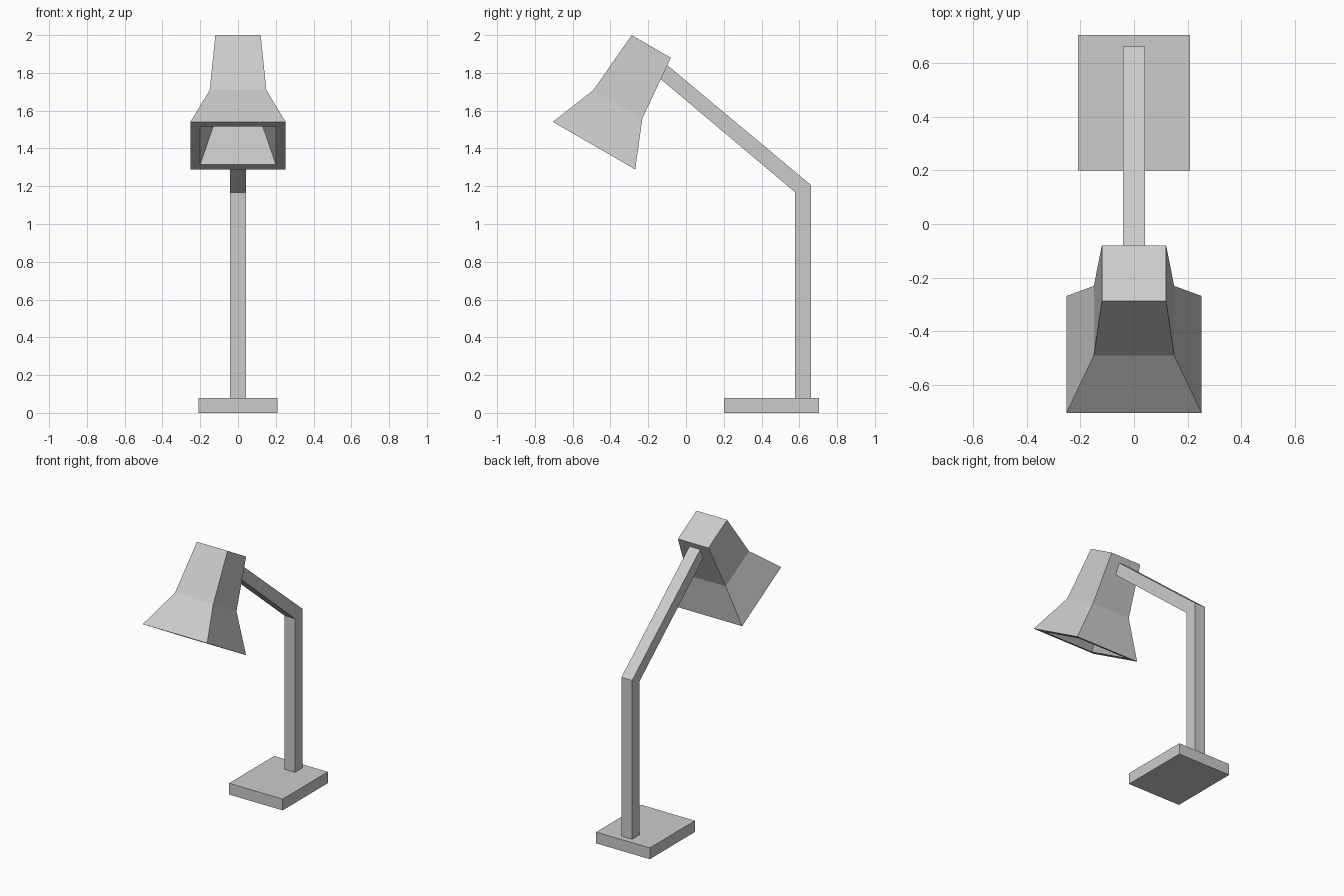
import bpy
import bmesh
from math import radians
from mathutils import Matrix, Vector

cube = bpy.data.objects.get("Cube")
if cube:
    bpy.data.objects.remove(cube, do_unlink=True)

# One plain grey for the whole lamp
grey = bpy.data.materials.new("light grey")
grey.use_nodes = True
colour = (0.6, 0.6, 0.6, 1)
grey.diffuse_color = colour
grey.node_tree.nodes["Principled BSDF"].inputs["Base Color"].default_value = colour


def finish(name, bm):
    bmesh.ops.recalc_face_normals(bm, faces=bm.faces)
    mesh = bpy.data.meshes.new(name)
    bm.to_mesh(mesh)
    bm.free()
    mesh.materials.append(grey)
    obj = bpy.data.objects.new(name, mesh)
    bpy.context.collection.objects.link(obj)
    return obj


def extrude_side(name, profile, half_width):
    """Extrude a (y, z) outline symmetrically across x."""
    bm = bmesh.new()
    face = bm.faces.new([bm.verts.new((-half_width, y, z)) for y, z in profile])
    out = bmesh.ops.extrude_face_region(bm, geom=[face])
    moved = [v for v in out["geom"] if isinstance(v, bmesh.types.BMVert)]
    bmesh.ops.translate(bm, verts=moved, vec=(2 * half_width, 0, 0))
    return finish(name, bm)


def square_loft(name, sections):
    """Bridge square sections given as (height, half width), capped at both ends."""
    bm = bmesh.new()
    corners = [(-1, -1), (1, -1), (1, 1), (-1, 1)]
    rings = [[bm.verts.new((x * h, y * h, z)) for x, y in corners]
             for z, h in sections]
    for low, high in zip(rings, rings[1:]):
        for i in range(4):
            j = (i + 1) % 4
            bm.faces.new((low[i], low[j], high[j], high[i]))
    bm.faces.new(rings[0])
    bm.faces.new(rings[-1])
    return finish(name, bm)


# Base slab
extrude_side("base", [(0.20, 0), (0.705, 0), (0.705, 0.08), (0.20, 0.08)], 0.21)

# Upright and sloping arm, one bent bar with a mitred elbow
extrude_side("bent_arm", [(0.578, 0.08), (0.663, 0.08), (0.663, 1.205),
                          (-0.11, 1.85), (-0.145, 1.776), (0.578, 1.168)], 0.042)

# Hollow flared shade: up the outside, then down the inside to the rim
shade = square_loft("shade", [(0, 0.20), (0, 0.252), (0.252, 0.15), (0.606, 0.12),
                              (0.556, 0.08), (0.252, 0.11), (0, 0.20)])
bm = bmesh.new()
bm.from_mesh(shade.data)
# Open the mouth by removing the two end caps, then weld the rim
caps = [f for f in bm.faces
        if all(abs(v.co.z) < 0.001 and abs(v.co.x) < 0.21 for v in f.verts)]
bmesh.ops.delete(bm, geom=caps, context="FACES_ONLY")
bmesh.ops.remove_doubles(bm, verts=bm.verts, dist=0.0001)
bmesh.ops.recalc_face_normals(bm, faces=bm.faces)
# Tilt the shade forward
tilt = Matrix.Translation(Vector((0, -0.487, 1.415))) @ Matrix.Rotation(radians(-30), 4, "X")
bm.transform(tilt)
bm.to_mesh(shade.data)
bm.free()

# Ceilings of the shade: outer top and inner recess
for name, height, half in (("shade_top", 0.606, 0.12), ("shade_inner_top", 0.556, 0.08)):
    bm = bmesh.new()
    bmesh.ops.create_cube(bm, size=1)
    bmesh.ops.scale(bm, vec=(2 * half, 2 * half, 0.004), verts=bm.verts)
    bmesh.ops.translate(bm, vec=(0, 0, height - 0.002), verts=bm.verts)
    bm.transform(tilt)
    finish(name, bm)
